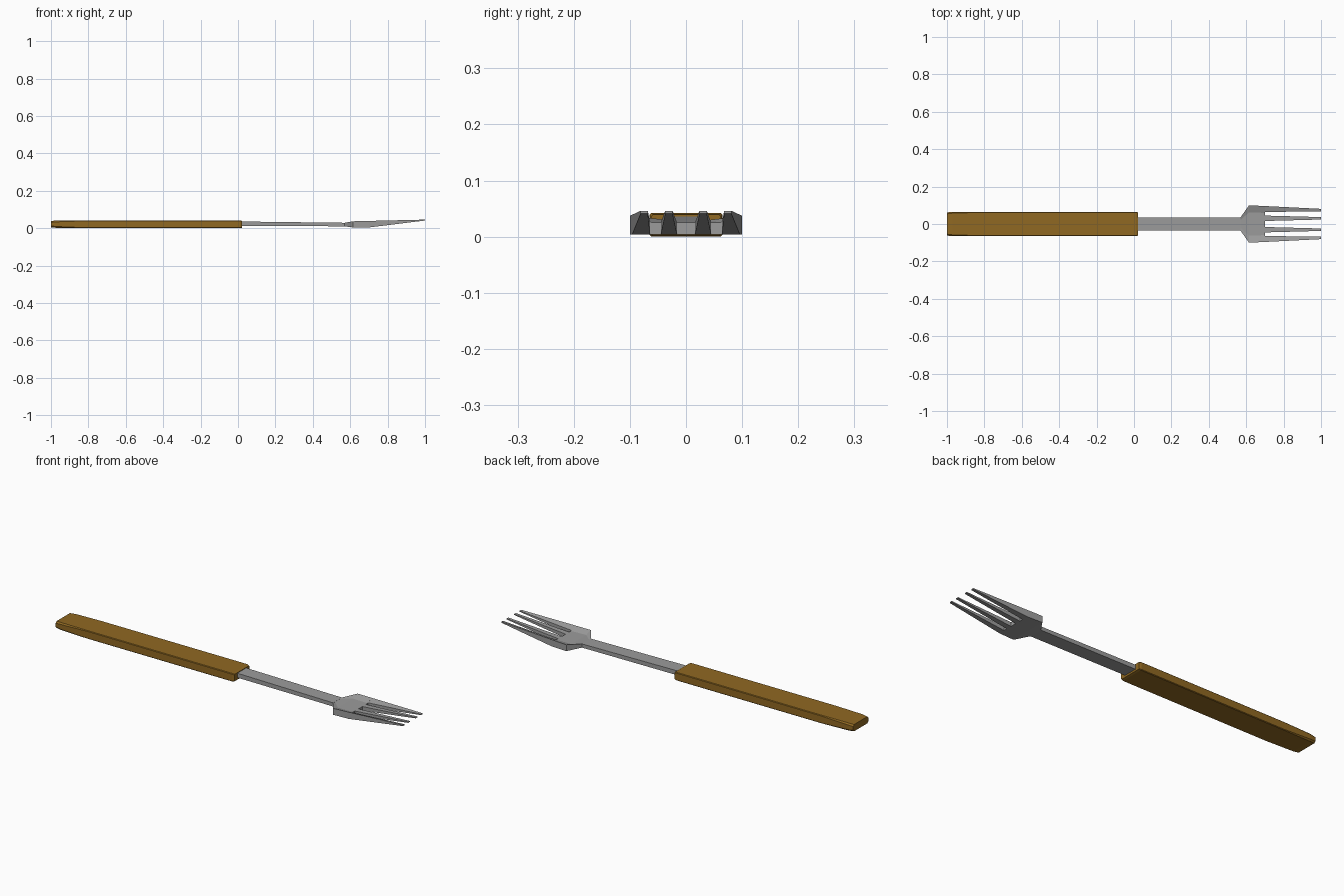
import bpy, bmesh

if "Cube" in bpy.data.objects:
    bpy.data.objects.remove(bpy.data.objects["Cube"])


def material(name, color):
    m = bpy.data.materials.new(name)
    m.diffuse_color = (*color, 1)
    m.use_nodes = True
    m.node_tree.nodes["Principled BSDF"].inputs["Base Color"].default_value = m.diffuse_color
    return m


brown = material("brown wood", (0.28, 0.14, 0.016))
steel = material("grey steel", (0.33, 0.33, 0.33))


def loft(name, sections, mat):
    """Skin a closed solid through (x, [(y, z), ...]) cross-sections."""
    bm = bmesh.new()
    rings = [[bm.verts.new((x, y, z)) for y, z in pts] for x, pts in sections]
    n = len(rings[0])
    for a, b in zip(rings, rings[1:]):
        for i in range(n):
            j = (i + 1) % n
            bm.faces.new((a[i], a[j], b[j], b[i]))
    bm.faces.new(rings[0])
    bm.faces.new(rings[-1])
    bmesh.ops.recalc_face_normals(bm, faces=bm.faces)
    me = bpy.data.meshes.new(name)
    bm.to_mesh(me)
    bm.free()
    me.materials.append(mat)
    ob = bpy.data.objects.new(name, me)
    bpy.context.collection.objects.link(ob)
    return ob


def box(y0, y1, z0, z1):
    return [(y0, z0), (y1, z0), (y1, z1), (y0, z1)]


def chamfered(w, z0, z1, c, d):
    """Octagonal section with chamfers c wide and d high."""
    half = [(w - c, z0), (w, z0 + d), (w, z1 - d), (w - c, z1)]
    return half + [(-y, z) for y, z in reversed(half)]


def dished(w, z0, rim, mid):
    """Flat-bottomed section whose top dips in the middle."""
    return [(-w, z0), (w, z0), (w, rim), (w * 0.62, mid), (-w * 0.62, mid), (-w, rim)]


# Wooden handle, rounded off at the butt
loft("handle", [
    (-1.0, chamfered(0.062, 0.004, 0.039, 0.008, 0.008)),
    (-0.97, chamfered(0.065, 0.002, 0.041, 0.007, 0.007)),
    (-0.82, chamfered(0.065, 0.0, 0.042, 0.003, 0.003)),
    (0.012, chamfered(0.065, 0.0, 0.042, 0.003, 0.003)),
    (0.022, chamfered(0.062, 0.003, 0.039, 0.003, 0.003)),
], brown)

# Slim metal neck
loft("neck", [
    (0.0, box(-0.036, 0.036, 0.013, 0.036)),
    (0.57, box(-0.036, 0.036, 0.010, 0.029)),
], steel)

# Flared, slightly dished head
loft("head", [
    (0.57, dished(0.036, 0.010, 0.029, 0.0285)),
    (0.615, dished(0.100, 0.004, 0.037, 0.026)),
    (0.70, dished(0.096, 0.004, 0.039, 0.025)),
], steel)

# Four tapering, upturned tines: root y range and heights, tip y range
for side, s in (("left", 1), ("right", -1)):
    for part, y0, y1, za, zb, t0, t1 in (
            ("outer", 0.064, 0.096, 0.026, 0.039, 0.068, 0.081),
            ("inner", 0.016, 0.045, 0.025, 0.025, 0.024, 0.037)):
        root = [(s * y0, 0.004), (s * y1, 0.004), (s * y1, zb), (s * y0, za)]
        loft(f"{part}_tine_{side}",
             [(0.70, root), (1.0, box(s * t0, s * t1, 0.041, 0.046))], steel)
